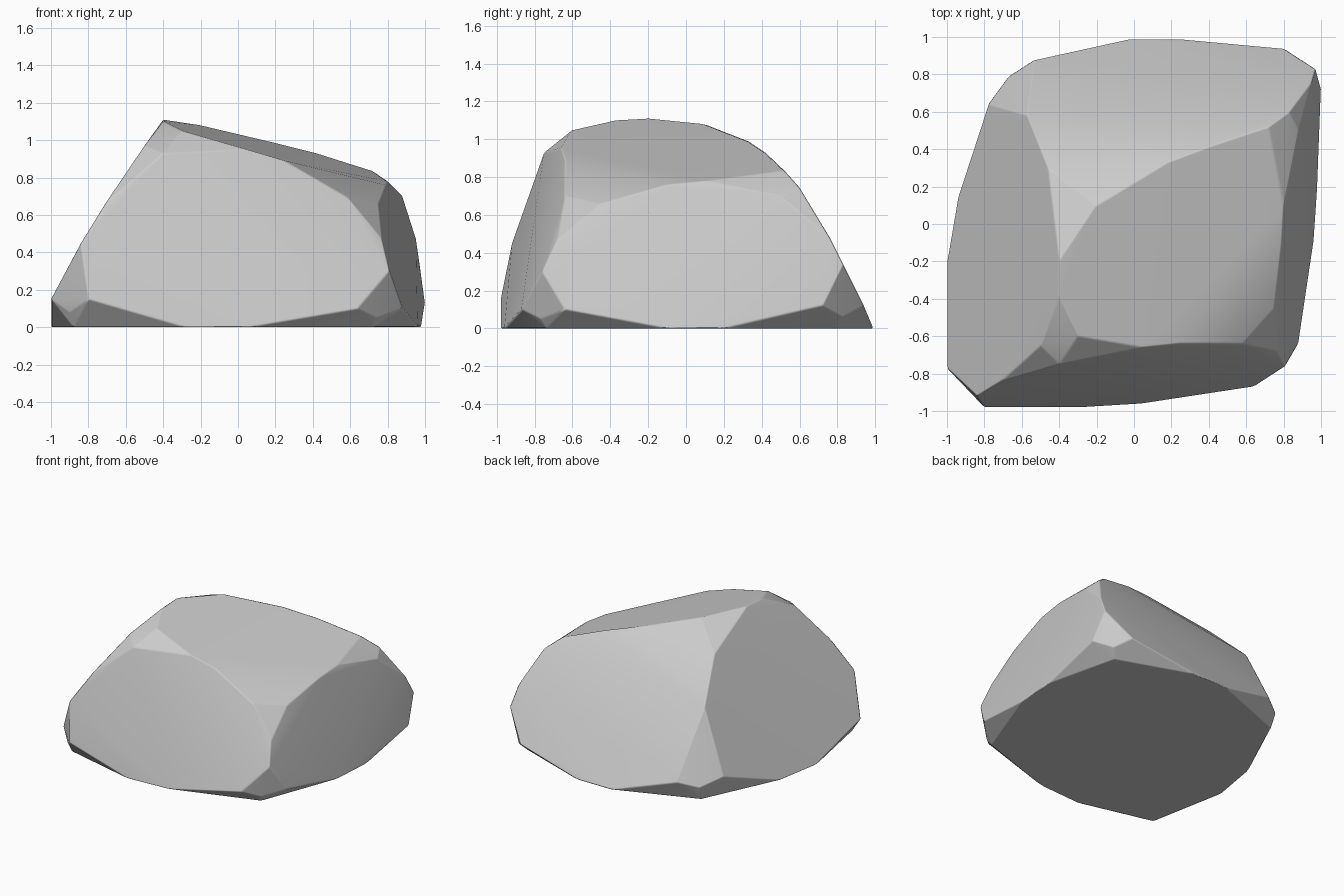
import bpy
import bmesh
import math

if "Cube" in bpy.data.objects:
    bpy.data.objects.remove(bpy.data.objects["Cube"])

# Flat footprint the boulder rests on
foot = [(-1, -.2), (-.94, .15), (-.66, .75), (-.03, .99), (.25, .99), (.84, .78),
        (.98, .2), (.96, -.1), (.72, -.74), (.05, -.96), (-.28, -.98), (-.88, -.83)]

# Chipped lower corners, four points each
corners = [
    (-.8, -.98, .15), (-1, -.77, .15), (-.9, -.86, .08), (-.84, -.92, .45),
    (.64, -.87, .1), (.74, -.77, .05), (.88, -.64, .1), (.81, -.76, .3),
    (.97, .83, .34), (1, .72, .12), (.89, .83, .06), (.8, .94, .12),
    (-.62, .64, .46), (-.78, .64, .17), (-.67, .79, .11), (-.53, .88, .15),
]

# Rims of the large right, front and left faces
right_rim = [(.77, -.68, .47), (.75, -.45, .66), (.79, -.1, .76),
             (.8, .1, .78), (.88, .5, .7), (.95, .76, .48)]
front_rim = [(-.71, -.84, .66), (-.4, -.75, .93), (-.3, -.6, 1.05),
             (.05, -.66, .95), (.25, -.64, .89), (.58, -.64, .7)]
left_rim = [(-.57, .58, .65), (-.46, .3, .93), (-.5, -.65, .97)]

# Ridge running from the peak to the back right
ridge = [(-.4, -.38, 1.1), (-.4, -.2, 1.11), (-.2, .1, 1.08),
         (.18, .33, .99), (.42, .42, .93), (.72, .52, .835), (.83, .6, .745)]

# Boulder: convex hull stretched over the rims
bm = bmesh.new()
points = [(x, y, 0) for x, y in foot] + corners + right_rim + front_rim + left_rim + ridge
for p in points:
    bm.verts.new(p)
bmesh.ops.convex_hull(bm, input=bm.verts[:])
bmesh.ops.delete(bm, geom=[v for v in bm.verts if not v.link_faces], context='VERTS')
bmesh.ops.dissolve_limit(bm, angle_limit=math.radians(3),
                         verts=bm.verts[:], edges=bm.edges[:])
bmesh.ops.recalc_face_normals(bm, faces=bm.faces[:])

mesh = bpy.data.meshes.new("boulder")
bm.to_mesh(mesh)
bm.free()
mesh.shade_smooth()
boulder = bpy.data.objects.new("boulder", mesh)
bpy.context.collection.objects.link(boulder)

# Narrow worn edges with flat-looking faces between them
bevel = boulder.modifiers.new("worn_edges", 'BEVEL')
bevel.width = .008
bevel.segments = 1
bevel.limit_method = 'ANGLE'
bevel.angle_limit = math.radians(15)
bevel.harden_normals = True
